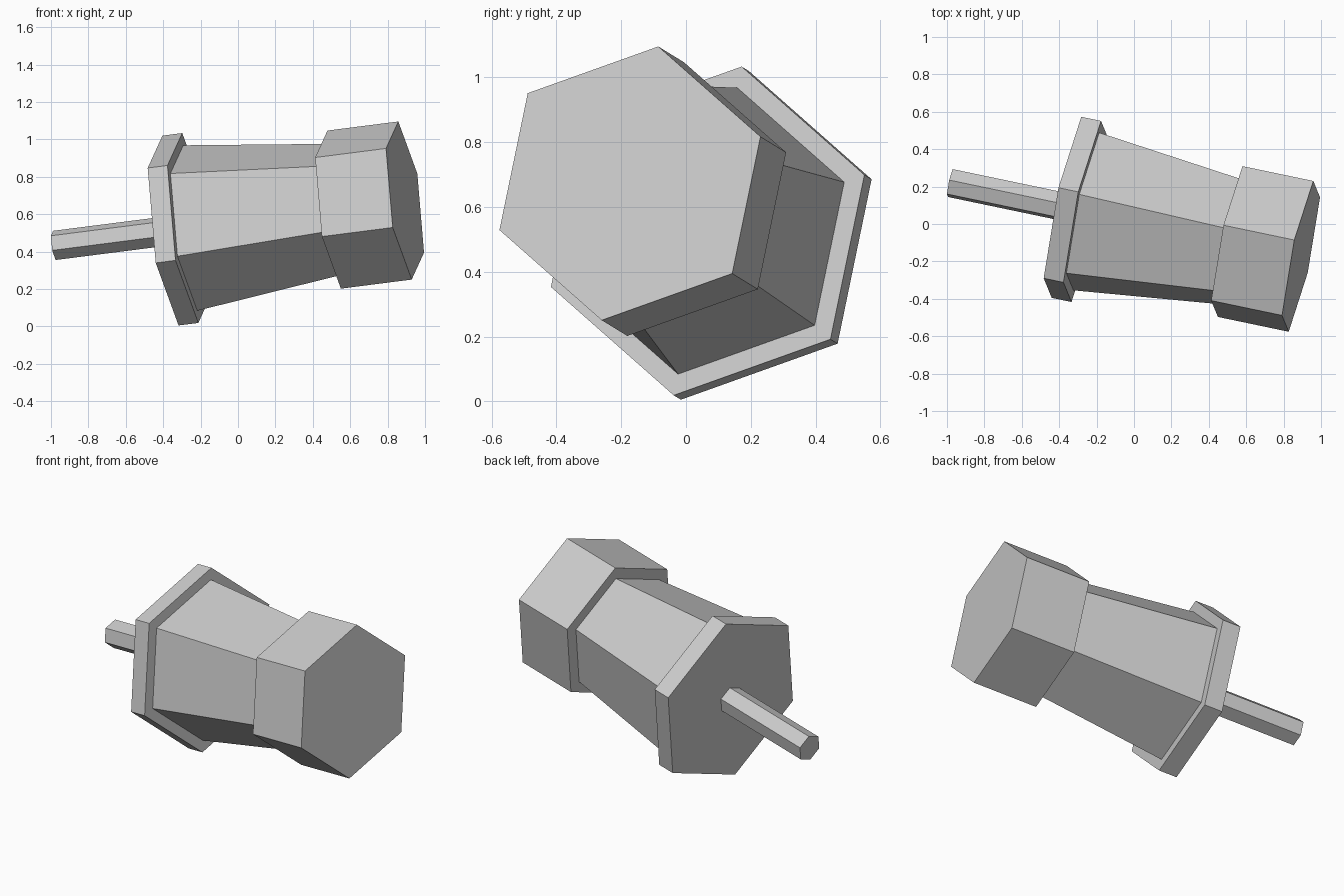
import bpy
import bmesh
from mathutils import Matrix, Vector

if "Cube" in bpy.data.objects:
    bpy.data.objects.remove(bpy.data.objects["Cube"])

grey = bpy.data.materials.new("plain_grey")
grey.use_nodes = True
grey.diffuse_color = (0.6, 0.6, 0.6, 1)
grey.node_tree.nodes["Principled BSDF"].inputs["Base Color"].default_value = (0.6, 0.6, 0.6, 1)

# Tilted common axis: z runs along the fitting, y points to one hex corner
origin = Vector((0.893, -0.173, 0.673))
axis = Vector((1, -0.209, 0.128)).normalized()
corner = Vector((-0.088, 0.203, 0.976))
corner = (corner - axis * corner.dot(axis)).normalized()
side = corner.cross(axis)
frame = Matrix((side, corner, axis)).transposed().to_4x4()


def hex_part(name, start, end, radius_start, radius_end):
    """Six-sided part between two distances along the axis."""
    mesh = bpy.data.meshes.new(name)
    bm = bmesh.new()
    bmesh.ops.create_cone(bm, cap_ends=True, segments=6, radius1=radius_start,
                          radius2=radius_end, depth=end - start)
    bm.to_mesh(mesh)
    bm.free()
    mesh.materials.append(grey)
    part = bpy.data.objects.new(name, mesh)
    bpy.context.collection.objects.link(part)
    centre = origin + axis * (start + end) / 2
    part.matrix_world = Matrix.Translation(centre) @ frame
    return part


hex_part("end_cap", -0.39, 0, 0.433, 0.433)
hex_part("tapered_body", -1.182, -0.39, 0.453, 0.36)
hex_part("flange", -1.291, -1.182, 0.52, 0.52)
hex_part("shaft", -1.93, -1.291, 0.08, 0.08)
